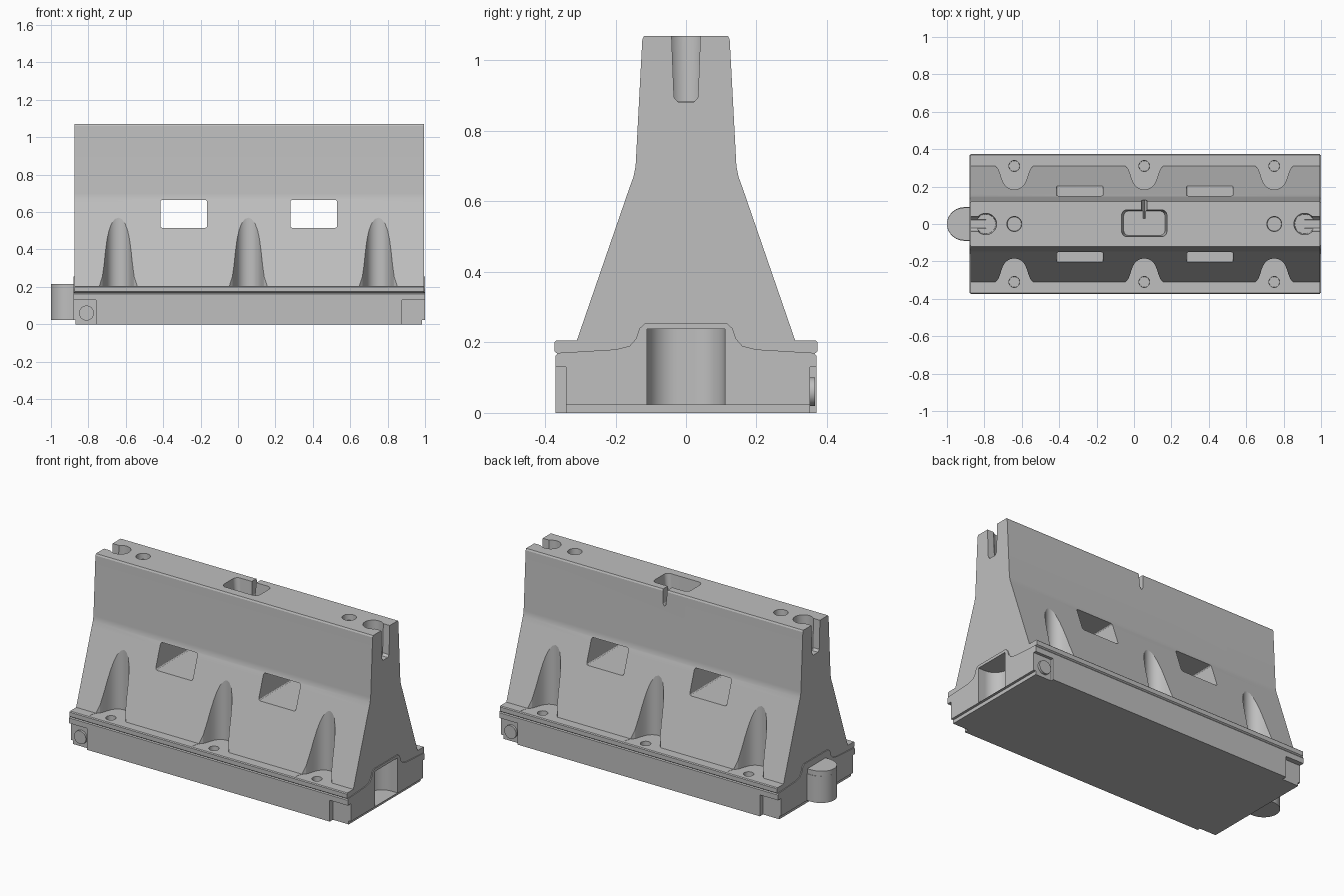
import bpy, bmesh, math
from mathutils import Vector

if "Cube" in bpy.data.objects:
    bpy.data.objects.remove(bpy.data.objects["Cube"], do_unlink=True)

grey = bpy.data.materials.new("plastic grey")
grey.use_nodes = True
GREY = (0.52, 0.52, 0.52, 1)
grey.diffuse_color = GREY
grey.node_tree.nodes["Principled BSDF"].inputs["Base Color"].default_value = GREY

X0, X1 = -0.88, 1.0            # ends of the barrier
MID = (X0 + X1) / 2
TOP = 1.07
LEDGE = 0.205
BAYS = (-0.64, 0.055, 0.75)    # side alcoves


def loft(name, start, end):
    """Closed solid between two matching outlines."""
    bm = bmesh.new()
    a = [bm.verts.new(p) for p in start]
    b = [bm.verts.new(p) for p in end]
    n = len(a)
    bm.faces.new(a)
    bm.faces.new(b)
    for i in range(n):
        j = (i + 1) % n
        bm.faces.new((a[i], a[j], b[j], b[i]))
    bmesh.ops.recalc_face_normals(bm, faces=bm.faces)
    mesh = bpy.data.meshes.new(name)
    bm.to_mesh(mesh)
    bm.free()
    mesh.materials.append(grey)
    obj = bpy.data.objects.new(name, mesh)
    bpy.context.collection.objects.link(obj)
    return obj


def along_x(name, yz, x0, x1):
    return loft(name, [(x0, y, z) for y, z in yz], [(x1, y, z) for y, z in yz])


def along_z(name, xy, z0, z1, taper=1.0):
    c = sum((Vector(p) for p in xy), Vector((0, 0))) / len(xy)
    low = [c + (Vector(p) - c) * taper for p in xy]
    return loft(name, [(p.x, p.y, z0) for p in low], [(x, y, z1) for x, y in xy])


def box(name, x0, x1, y0, y1, z0, z1):
    return along_z(name, [(x0, y0), (x1, y0), (x1, y1), (x0, y1)], z0, z1)


def ring(cx, cy, r, n=32):
    return [(cx + r * math.cos(math.tau * i / n), cy + r * math.sin(math.tau * i / n))
            for i in range(n)]


def rounded(x0, x1, y0, y1, r, n=6):
    corners = ((x1 - r, y1 - r), (x0 + r, y1 - r), (x0 + r, y0 + r), (x1 - r, y0 + r))
    return [(cx + r * math.cos((k + i / n) * math.pi / 2),
             cy + r * math.sin((k + i / n) * math.pi / 2))
            for k, (cx, cy) in enumerate(corners) for i in range(n + 1)]


def combine(target, other, op="DIFFERENCE"):
    m = target.modifiers.new("shape", "BOOLEAN")
    m.operation, m.solver, m.object = op, "EXACT", other
    bpy.context.view_layer.objects.active = target
    bpy.ops.object.modifier_apply(modifier=m.name)
    bpy.data.objects.remove(other, do_unlink=True)


def mirrored(half):
    return half + [(-y, z) for y, z in reversed(half)]


def finish(obj):
    bpy.ops.object.select_all(action="DESELECT")
    obj.select_set(True)
    bpy.context.view_layer.objects.active = obj
    bpy.ops.object.shade_smooth_by_angle(angle=math.radians(20))
    w = obj.modifiers.new("weighted normals", "WEIGHTED_NORMAL")
    w.keep_sharp = True


# Body: sloped wall on a lipped base
body = along_x("barrier_body", mirrored([
    (0.37, 0), (0.37, 0.162), (0.365, 0.168), (0.373, 0.174), (0.373, 0.2),
    (0.368, LEDGE), (0.31, LEDGE), (0.16, 0.64), (0.149, 0.67), (0.143, 0.7),
    (0.124, 1.06), (0.119, TOP)]), X0, X1)

# End arch panels: trim the wall ends above a flared line
arch = [(0.4, 0.168), (0.2, 0.18), (0.16, 0.19), (0.142, 0.21), (0.132, 0.24),
        (0.115, 0.255)]
for x0, x1 in ((X0 - 0.1, X0 + 0.005), (X1 - 0.005, X1 + 0.1)):
    above = [(0.4, 1.2)] + arch
    combine(body, along_x("trim", mirrored(above), x0, x1))

# Foot set back at both ends
for x0, x1 in ((X0 - 0.1, X0 + 0.012), (X1 - 0.015, X1 + 0.1)):
    combine(body, box("foot_cut", x0, x1, -0.5, 0.5, -0.1, 0.022))

# Forklift windows
for x0, x1 in ((-0.415, -0.165), (0.28, 0.53)):
    xz = rounded(x0, x1, 0.515, 0.665, 0.012, 3)
    combine(body, loft("window_cut", [(x, -0.5, z) for x, z in xz],
                       [(x, 0.5, z) for x, z in xz]))

# Flared alcoves and their ledge sockets
flare = [(0.115, 0.36), (0.103, 0.312), (0.085, 0.293), (0.075, 0.268), (0.069, 0.247),
         (0.06, 0.224), (0.05, 0.208), (0.036, 0.195), (0.019, 0.187)]
plan = flare + [(0, 0.184)] + [(-x, y) for x, y in reversed(flare)]
for bay in BAYS:
    for side in (1, -1):
        combine(body, along_z("alcove_cut", [(bay + x, side * y) for x, y in plan],
                              LEDGE - 0.001, 0.64))
        combine(body, along_z("socket_cut", ring(bay, side * 0.31, 0.033),
                              LEDGE - 0.03, 0.3, 0.85))

# Round sockets in the top
for x in (BAYS[0], BAYS[2]):
    combine(body, along_z("top_socket_cut", ring(x, 0, 0.042), TOP - 0.035, 1.1, 0.9))

# Keyhole slots at both top ends
for s in (1, -1):
    end = MID + s * 0.94
    combine(body, along_z("keyhole_cut", ring(end - s * 0.088, 0, 0.058), 0.885, 1.1, 0.9))
    top, low = 0.042, 0.034
    slot = [(-low, 0.895), (-low + 0.012, 0.882), (low - 0.012, 0.882), (low, 0.895),
            (top, 1.1), (-top, 1.1)]
    combine(body, along_x("slot_cut", slot, end - s * 0.088, end + s * 0.05))

# Filler recess with a drain groove to the back
combine(body, along_z("filler_cut", rounded(-0.07, 0.18, -0.07, 0.078, 0.03),
                      TOP - 0.09, 1.1, 0.88))
groove = [(0.055, 0.97), (0.065, 0.985), (0.072, 1.1), (0.038, 1.1), (0.045, 0.985)]
combine(body, loft("groove_cut", [(x, 0.03, z) for x, z in groove],
                   [(x, 0.2, z) for x, z in groove]))

# Coupling socket in one end
combine(body, along_z("coupling_cut", rounded(0.87, 1.2, -0.11, 0.11, 0.085, 10),
                      0.024, 0.238))

# Corner pockets: plain on one diagonal, with a plug on the other
for s in (1, -1):
    for plug in (False, True):
        d = -s if plug else s
        end, y = MID + d * 0.94, -s * 0.37
        depth = 0.018 if plug else 0.03
        combine(body, box("pocket_cut", *sorted((end - d * 0.122, end + d * 0.05)),
                          *sorted((y + s * depth, y - s * 0.1)), -0.05, 0.13))
        if plug:
            face = y + s * depth
            disc = ring(end - d * 0.07, 0.06, 0.04)
            boss = loft("drain_plug", [(x, face + s * 0.01, z) for x, z in disc],
                        [(x, face - s * 0.014, z) for x, z in disc])
            finish(boss)
finish(body)

# Coupling tongue on the other end, rounded outward
tongue_plan = [(X0 + 0.03, -0.09)] + [
    (-0.905 - 0.095 * math.cos(a), 0.09 * math.sin(a))
    for a in [math.pi * (i / 24 - 0.5) for i in range(25)]] + [(X0 + 0.03, 0.09)]
tongue = along_z("coupling_tongue", tongue_plan, 0.022, 0.185)
cap = along_z("coupling_tongue_cap", [(x, y * 0.97) for x, y in tongue_plan], 0.18, 0.215)
combine(tongue, cap, "UNION")
finish(tongue)
